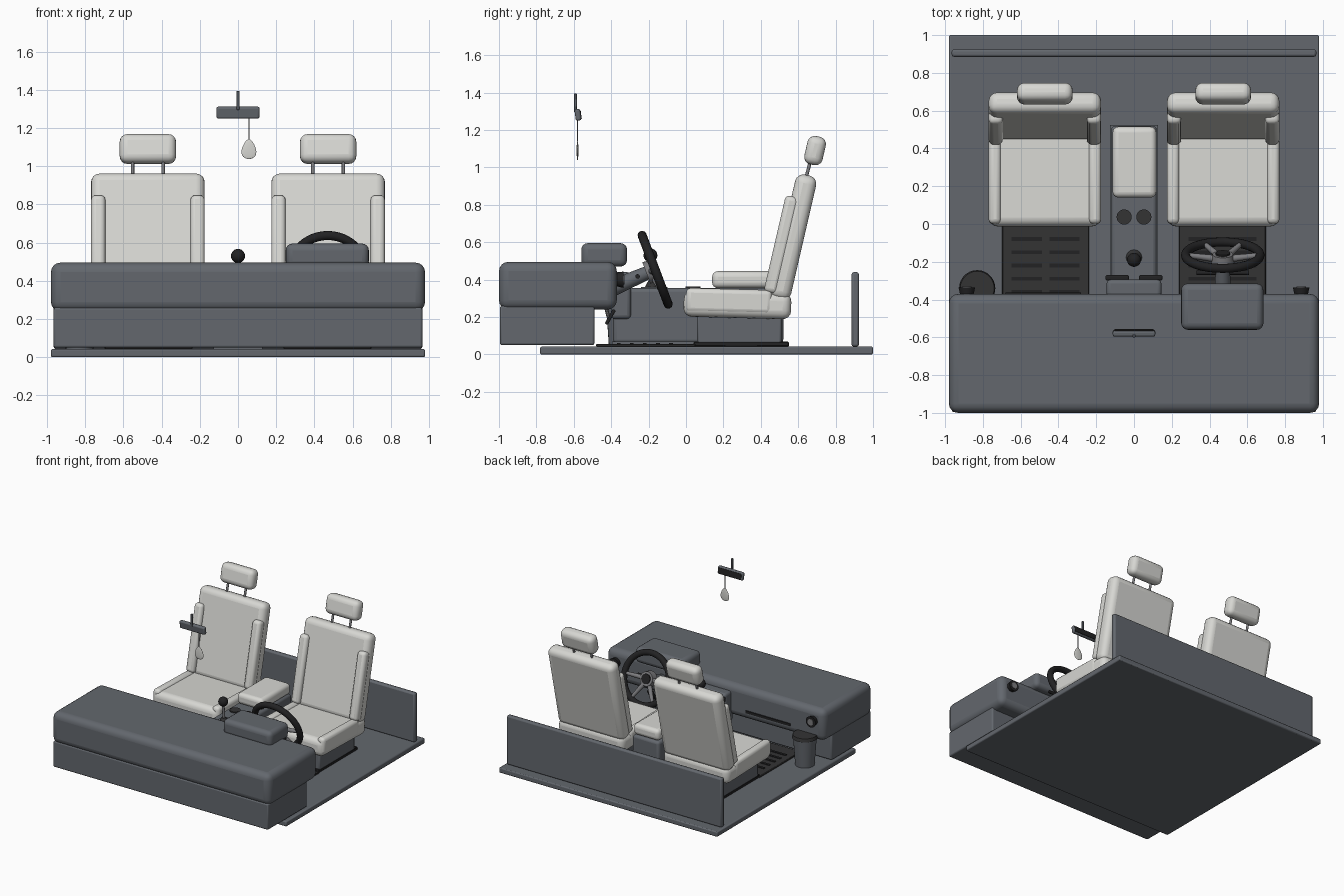
import bpy, math
from mathutils import Vector

if "Cube" in bpy.data.objects:
    bpy.data.objects.remove(bpy.data.objects["Cube"])


def material(name, rgb):
    m = bpy.data.materials.new(name)
    m.use_nodes = True
    m.diffuse_color = (*rgb, 1)
    m.node_tree.nodes["Principled BSDF"].inputs["Base Color"].default_value = (*rgb, 1)
    return m


GREY = material("slate_grey_trim", (0.125, 0.137, 0.155))
LIGHT = material("pale_upholstery", (0.68, 0.68, 0.65))
BLACK = material("black_plastic", (0.016, 0.016, 0.017))
RUBBER = material("dark_rubber", (0.033, 0.033, 0.034))
METAL = material("grey_metal", (0.2, 0.2, 0.21))


def finish(name, mat, bevel=0, segments=3):
    ob = bpy.context.object
    ob.name = name
    ob.data.materials.append(mat)
    if bevel:
        mod = ob.modifiers.new("Rounded edges", "BEVEL")
        mod.width, mod.segments = bevel, segments
    bpy.ops.object.shade_smooth_by_angle(angle=math.radians(35))
    return ob


def box(name, center, size, mat, bevel=0.0, tilt=0, segments=3):
    """Box by centre and size, tilted about x in degrees."""
    bpy.ops.mesh.primitive_cube_add(size=1, location=center)
    ob = bpy.context.object
    ob.scale = size
    bpy.ops.object.transform_apply(location=False, rotation=False, scale=True)
    ob.rotation_euler.x = math.radians(tilt)
    return finish(name, mat, bevel, segments)


def span(name, x, y, z, mat, bevel=0.0, segments=3):
    """Box by its limits on each axis."""
    ends = (x, y, z)
    return box(name, [(a + b) / 2 for a, b in ends], [b - a for a, b in ends],
               mat, bevel, 0, segments)


def rod(name, a, b, r1, mat, r2=None, sides=24):
    """Cylinder or cone from a to b."""
    a, b = Vector(a), Vector(b)
    bpy.ops.mesh.primitive_cone_add(vertices=sides, radius1=r1, radius2=r1 if r2 is None else r2,
                                    depth=(b - a).length, location=(a + b) / 2)
    bpy.context.object.rotation_euler = (b - a).to_track_quat("Z", "Y").to_euler()
    return finish(name, mat)


# Floor, rear panel and dashboard
span("floor", (-0.98, 0.98), (-0.78, 1), (0, 0.042), GREY, 0.008, 2)
span("rear_panel", (-0.965, 0.965), (0.885, 0.925), (0.042, 0.44), GREY, 0.012, 2)
span("dashboard_lower", (-0.965, 0.965), (-0.995, -0.49), (0.05, 0.26), GREY, 0.01, 2)
span("dashboard_upper", (-0.98, 0.98), (-1, -0.37), (0.24, 0.495), GREY, 0.05, 4)
span("instrument_hood", (0.25, 0.685), (-0.56, -0.315), (0.47, 0.595), GREY, 0.035, 4)
span("glove_box_handle", (-0.68, -0.28), (-0.375, -0.362), (0.3, 0.32), BLACK)
for side in (-1, 1):
    x = 0.885 * side
    rod("side_vent", (x, -0.38, 0.4), (x, -0.335, 0.4), 0.034, BLACK, 0.044)
    rod("side_vent_core", (x, -0.336, 0.4), (x, -0.33, 0.4), 0.025, METAL)

# Centre console
span("center_stack", (-0.145, 0.145), (-0.4, -0.295), (0.19, 0.44), GREY, 0.02)
span("console", (-0.12, 0.12), (-0.39, 0.52), (0.06, 0.355), GREY, 0.02)
span("console_base", (-0.128, 0.128), (-0.395, 0.525), (0.042, 0.07), GREY)
span("armrest", (-0.113, 0.118), (0.14, 0.515), (0.355, 0.445), LIGHT, 0.03, 4)
span("shifter_plate", (-0.062, 0.062), (-0.24, -0.1), (0.35, 0.36), GREY)
rod("shifter_boot", (0, -0.18, 0.355), (0, -0.184, 0.4), 0.045, RUBBER, 0.015)
rod("shifter_stick", (0, -0.18, 0.36), (0, -0.19, 0.52), 0.01, METAL)
bpy.ops.mesh.primitive_uv_sphere_add(segments=24, ring_count=12, radius=0.037,
                                     location=(0, -0.19, 0.53))
finish("shifter_knob", BLACK)
for side in (-1, 1):
    rod("cup_holder", (0.052 * side, 0.037, 0.35), (0.052 * side, 0.037, 0.364), 0.04, RUBBER)
    box("center_vent", (0.088 * side, -0.285, 0.4), (0.125, 0.03, 0.04), BLACK, 0.01)

# Seats
TILT = -13


def seat(cx):
    span("seat_base", (cx - 0.22, cx + 0.22), (0.06, 0.51), (0.06, 0.21), GREY, 0.01, 2)
    for s in (-1, 1):
        span("seat_rail", (cx + s * 0.19 - 0.03, cx + s * 0.19 + 0.03), (0.04, 0.55),
             (0.042, 0.068), BLACK, 0.005, 1)
    box("seat_cushion", (cx, 0.275, 0.265), (0.59, 0.575, 0.14), LIGHT, 0.045, -1.5, 4)
    box("seat_back", (cx, 0.573, 0.627), (0.595, 0.115, 0.68), LIGHT, 0.045, TILT, 4)
    for s in (-1, 1):
        box("cushion_bolster", (cx + s * 0.265, 0.23, 0.285), (0.066, 0.46, 0.13),
            LIGHT, 0.025, -1.5)
        box("back_bolster", (cx + s * 0.26, 0.511, 0.587), (0.075, 0.075, 0.53),
            LIGHT, 0.025, TILT)
        rod("headrest_post", (cx + s * 0.08, 0.635, 0.92), (cx + s * 0.08, 0.667, 1.04),
            0.009, METAL, sides=12)
    box("headrest", (cx, 0.69, 1.09), (0.295, 0.1, 0.155), LIGHT, 0.04, TILT, 4)


# Ribbed floor mats
def floor_mat(cx):
    span("floor_mat", (cx - 0.23, cx + 0.23), (-0.48, 0.05), (0.042, 0.057), RUBBER, 0.004, 1)
    for col in (-1, 1):
        for row in range(5):
            box("mat_rib", (cx + col * 0.1, -0.08 - row * 0.07, 0.058), (0.16, 0.02, 0.008), BLACK)


for side in (-1, 1):
    seat(0.472 * side)
    floor_mat(0.468 * side)

# Steering wheel, built along its own axis
wheel_center = Vector((0.47, -0.165, 0.453))
axis = Vector((0, 0.935, 0.354))
down = Vector((0, 0.354, -0.935))
right = Vector((1, 0, 0))
bpy.ops.mesh.primitive_torus_add(major_radius=0.197, minor_radius=0.024, major_segments=48,
                                 minor_segments=12, location=wheel_center)
bpy.context.object.rotation_euler = axis.to_track_quat("Z", "Y").to_euler()
finish("steering_wheel_rim", BLACK)
hub = wheel_center - axis * 0.02
rod("steering_hub", hub - axis * 0.03, hub + axis * 0.025, 0.062, METAL, 0.055)
rod("steering_hub_cap", hub + axis * 0.024, hub + axis * 0.034, 0.038, BLACK)
for angle in (0, 60, 120, 180):
    a = math.radians(angle)
    out = right * math.cos(a) + down * math.sin(a)
    rod("steering_spoke", hub + out * 0.04, wheel_center + out * 0.19, 0.019, METAL, 0.013, 12)
rod("steering_column", (0.47, -0.45, 0.33), hub - axis * 0.02, 0.048, GREY, 0.036)
for side in (-1, 1):
    root = hub - axis * 0.08
    rod("column_stalk", root, root + right * side * 0.14, 0.01, BLACK, 0.012, 12)

# Pedals
for x, width in ((0.37, 0.075), (0.48, 0.075), (0.59, 0.055)):
    box("pedal", (x, -0.405, 0.2), (width, 0.018, 0.09), BLACK, 0.006, -30, 2)
    rod("pedal_arm", (x, -0.415, 0.2), (x, -0.44, 0.3), 0.01, METAL, sides=10)

# Waste bin
rod("bin_body", (-0.83, -0.34, 0.042), (-0.83, -0.34, 0.27), 0.072, GREY, 0.088, 28)
rod("bin_lid", (-0.83, -0.34, 0.262), (-0.83, -0.34, 0.288), 0.096, RUBBER, 0.09, 28)

# Mirror with hanging charm
box("mirror_housing", (0, -0.578, 1.281), (0.225, 0.03, 0.062), GREY, 0.01, 8)
box("mirror_glass", (0, -0.562, 1.281), (0.205, 0.004, 0.046), BLACK, 0, 8)
box("mirror_stem", (0, -0.592, 1.345), (0.016, 0.016, 0.1), GREY, 0.003, 0, 1)
rod("charm_string", (0.057, -0.58, 1.27), (0.057, -0.58, 1.14), 0.003, METAL, sides=8)
bpy.ops.mesh.primitive_uv_sphere_add(segments=24, ring_count=14, radius=1,
                                     location=(0.057, -0.58, 1.09))
charm = bpy.context.object
for v in charm.data.vertices:
    v.co.x *= 0.037 * (1 - 0.35 * v.co.z)
    v.co.y *= 0.005
    v.co.z *= 0.052
finish("hanging_charm", LIGHT)
